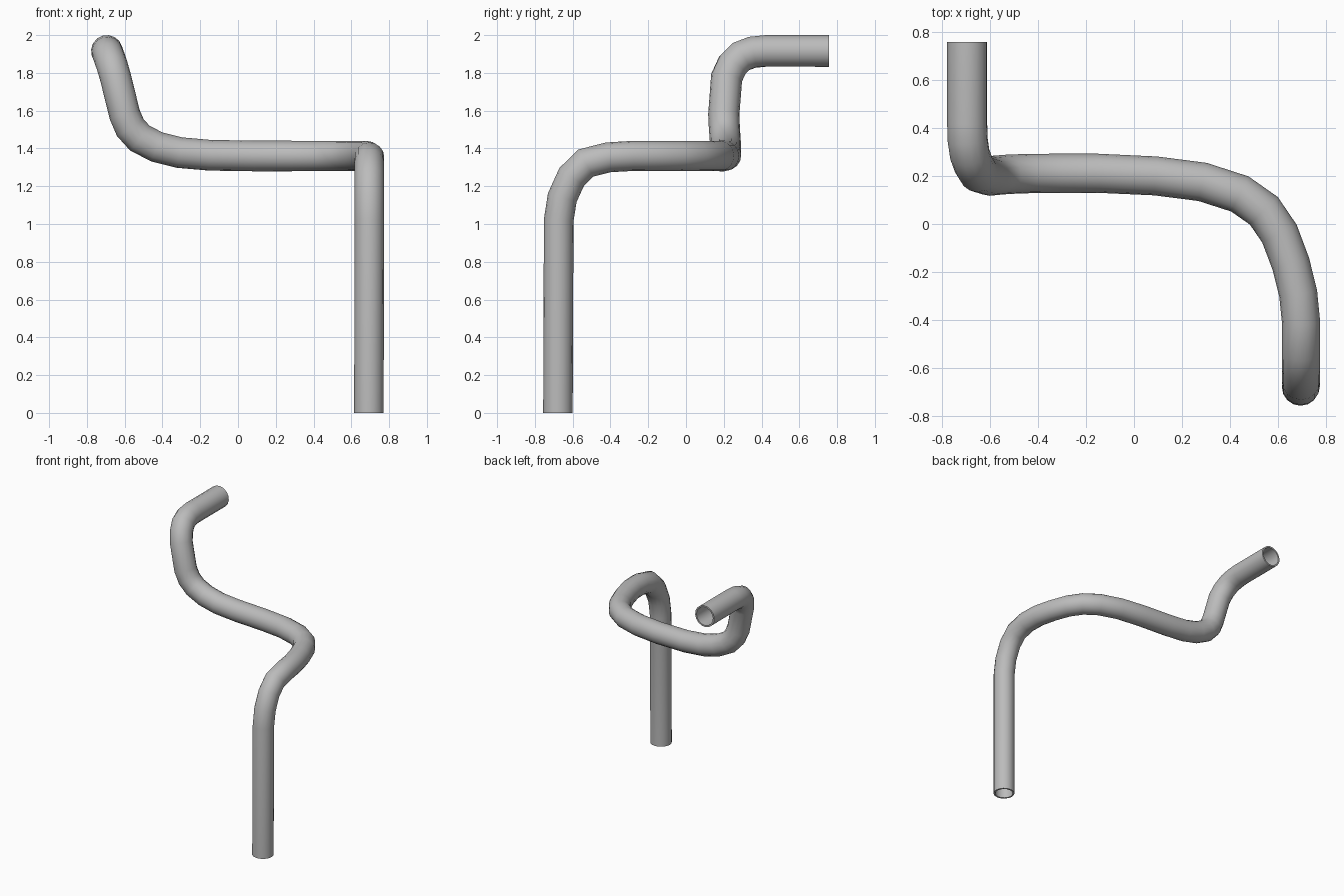
import bpy, bmesh, math
from mathutils import Vector

cube = bpy.data.objects.get("Cube")
if cube:
    bpy.data.objects.remove(cube, do_unlink=True)

SIDES = 16
WALL = 0.012
R_FOOT, R_TIP = 0.078, 0.084

# Centre line: straight leg, three bends, straight outlet
PATH = [Vector(p) for p in (
    (.693, -.678, 0), (.695, -.674, 1.02), (.695, -.655, 1.14),
    (.695, -.605, 1.25), (.695, -.53, 1.323), (.695, -.41, 1.353),
    (.683, -.29, 1.36), (.652, -.165, 1.36), (.605, -.04, 1.36),
    (.54, .055, 1.36), (.44, .125, 1.36), (.285, .175, 1.36),
    (.09, .2, 1.36), (-.15, .211, 1.364), (-.31, .211, 1.378),
    (-.43, .21, 1.408), (-.52, .207, 1.455), (-.57, .203, 1.51),
    (-.6, .2, 1.58), (-.648, .215, 1.775), (-.667, .245, 1.84),
    (-.683, .29, 1.886), (-.692, .35, 1.909), (-.694, .42, 1.916),
    (-.694, .757, 1.916))]


def sweep_rings(bm, path, inset):
    """Carry a circle along the path, mitring it at every joint."""
    dirs = [(b - a).normalized() for a, b in zip(path, path[1:])]
    dirs.append(dirs[-1])
    angles = [math.tau * i / SIDES for i in range(SIDES)]
    offsets = [Vector((math.cos(a), math.sin(a), 0)) for a in angles]
    rings = []
    for i, centre in enumerate(path):
        before = dirs[max(i - 1, 0)]
        normal = (before + dirs[i]).normalized()
        offsets = [o - before * (o.dot(normal) / before.dot(normal)) for o in offsets]
        radius = R_FOOT + (R_TIP - R_FOOT) * i / (len(path) - 1) - inset
        rings.append([bm.verts.new(centre + o * radius) for o in offsets])
    return rings


def bridge(bm, a, b):
    for i in range(SIDES):
        j = (i + 1) % SIDES
        bm.faces.new((a[i], a[j], b[j], b[i]))


# Hollow pipe: outer skin, inner skin and a rim at each open end
bm = bmesh.new()
outer = sweep_rings(bm, PATH, 0)
inner = sweep_rings(bm, PATH, WALL)
for skin in (outer, inner):
    for a, b in zip(skin, skin[1:]):
        bridge(bm, a, b)
for end in (0, -1):
    bridge(bm, outer[end], inner[end])
bmesh.ops.recalc_face_normals(bm, faces=bm.faces)
mesh = bpy.data.meshes.new("bent_pipe")
bm.to_mesh(mesh)
bm.free()
pipe = bpy.data.objects.new("bent_pipe", mesh)
bpy.context.collection.objects.link(pipe)

# Plain grey metal
grey = bpy.data.materials.new("pipe_grey")
grey.use_nodes = True
colour = (0.5, 0.5, 0.5, 1)
grey.diffuse_color = colour
grey.node_tree.nodes["Principled BSDF"].inputs["Base Color"].default_value = colour
mesh.materials.append(grey)

bpy.ops.object.select_all(action='DESELECT')
pipe.select_set(True)
bpy.context.view_layer.objects.active = pipe
bpy.ops.object.shade_smooth_by_angle(angle=math.radians(40))
